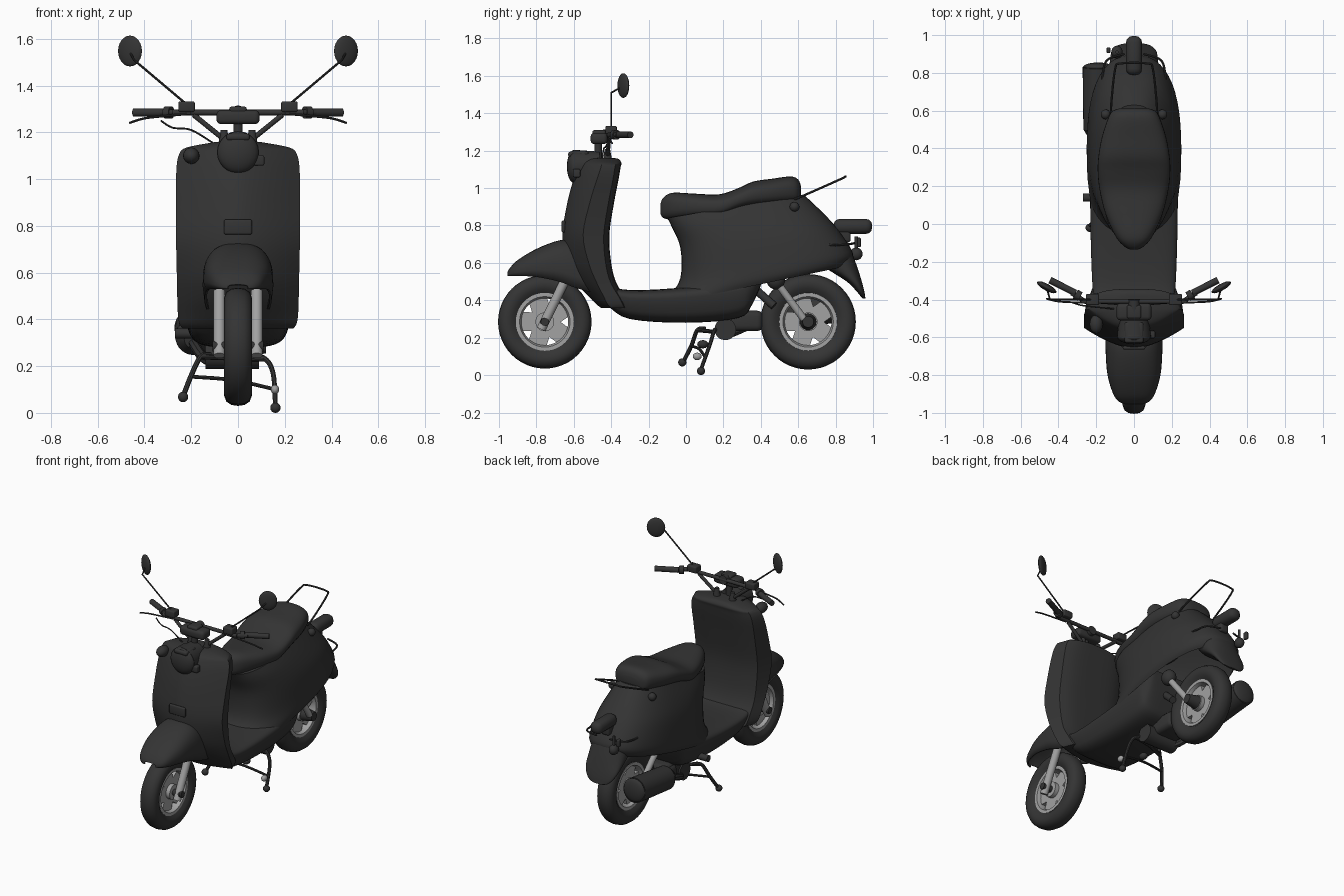
import bpy, bmesh, math
from mathutils import Vector, Matrix

if "Cube" in bpy.data.objects:
    bpy.data.objects.remove(bpy.data.objects["Cube"])


def material(name, v):
    m = bpy.data.materials.new(name)
    m.diffuse_color = (v, v, v, 1)
    m.use_nodes = True
    m.node_tree.nodes["Principled BSDF"].inputs["Base Color"].default_value = m.diffuse_color
    return m


DARK = material("charcoal", 0.034)
METAL = material("light_metal", 0.36)


def finish(name, bm, mat):
    bmesh.ops.recalc_face_normals(bm, faces=bm.faces)
    me = bpy.data.meshes.new(name)
    bm.to_mesh(me)
    bm.free()
    me.materials.append(mat)
    ob = bpy.data.objects.new(name, me)
    bpy.context.collection.objects.link(ob)
    return ob


def spline(rows, n):
    """Catmull-Rom interpolation of parameter rows."""
    out = []
    for i in range(len(rows) - 1):
        a, b, c, d = (rows[max(i - 1, 0)], rows[i], rows[i + 1], rows[min(i + 2, len(rows) - 1)])
        for k in range(n):
            t = k / n
            out.append([q + .5 * t * (r - p + t * (2 * p - 5 * q + 4 * r - s + t * (3 * (q - r) + s - p)))
                        for p, q, r, s in zip(a, b, c, d)])
    return out + [list(rows[-1])]


def loft(name, rows, ring, mat=DARK, n=4, closed=True, start_cap=True):
    bm = bmesh.new()
    rings = [[bm.verts.new(p) for p in ring(*r)] for r in spline(rows, n)]
    m = len(rings[0])
    for a, b in zip(rings, rings[1:]):
        for i in range(m if closed else m - 1):
            j = (i + 1) % m
            bm.faces.new((a[i], a[j], b[j], b[i]))
    if closed:
        if start_cap:
            bm.faces.new(rings[0])
        bm.faces.new(rings[-1])
    return finish(name, bm, mat)


def oval(e, m=36):
    """Unit superellipse points."""
    for i in range(m):
        a = 2 * math.pi * i / m
        c, s = math.cos(a), math.sin(a)
        yield math.copysign(abs(c) ** (2 / e), c), math.copysign(abs(s) ** (2 / e), s)


def lathe(name, c, prof, mat, m=40):
    """Revolve a closed (x, radius) profile about the x axis."""
    bm = bmesh.new()
    rings = []
    for i in range(m):
        a = 2 * math.pi * i / m
        rings.append([bm.verts.new((c[0] + x, c[1] + r * math.cos(a), c[2] + r * math.sin(a))) for x, r in prof])
    k = len(prof)
    for i in range(m):
        a, b = rings[i], rings[(i + 1) % m]
        for j in range(k):
            l = (j + 1) % k
            bm.faces.new((a[j], a[l], b[l], b[j]))
    return finish(name, bm, mat)


def rod(name, p, q, r, mat=DARK, r2=None, seg=20):
    p, q = Vector(p), Vector(q)
    d = q - p
    bm = bmesh.new()
    mtx = Matrix.Translation((p + q) / 2) @ d.to_track_quat('Z', 'Y').to_matrix().to_4x4()
    bmesh.ops.create_cone(bm, cap_ends=True, segments=seg, radius1=r, radius2=r if r2 is None else r2,
                          depth=d.length, matrix=mtx)
    return finish(name, bm, mat)


def ball(name, c, size, mat=DARK, rz=0):
    bm = bmesh.new()
    mtx = Matrix.Translation(c) @ Matrix.Rotation(rz, 4, 'Z') @ Matrix.Diagonal((*size, 1))
    bmesh.ops.create_uvsphere(bm, u_segments=20, v_segments=12, radius=1, matrix=mtx)
    return finish(name, bm, mat)


def box(name, c, size, bev=.01, mat=DARK):
    bm = bmesh.new()
    bmesh.ops.create_cube(bm, size=1, matrix=Matrix.Translation(c) @ Matrix.Diagonal((*size, 1)))
    bmesh.ops.bevel(bm, geom=bm.edges[:], offset=bev, segments=3, affect='EDGES', profile=.5)
    return finish(name, bm, mat)


def tube(name, pts, r, mat=DARK, n=5):
    path = spline(pts, n)
    cu = bpy.data.curves.new(name, 'CURVE')
    cu.dimensions = '3D'
    cu.bevel_depth, cu.bevel_resolution, cu.use_fill_caps = r, 2, True
    sp = cu.splines.new('POLY')
    sp.points.add(len(path) - 1)
    for q, p in zip(sp.points, path):
        q.co = (*p, 1)
    cu.materials.append(mat)
    ob = bpy.data.objects.new(name, cu)
    bpy.context.collection.objects.link(ob)
    bpy.ops.object.select_all(action='DESELECT')
    ob.select_set(True)
    bpy.context.view_layer.objects.active = ob
    bpy.ops.object.convert(target='MESH')


# Wheels: tyre, rim ring, hub and five broad spokes
def wheel(name, y, z, s):
    half = [(.035, .15), (.054, .175), (.06, .205), (.05, .232), (.028, .246)]
    prof = half + [(0, .25)] + [(-x, r) for x, r in reversed(half)]
    lathe(name + "_tyre", (0, y, z), [(x, r * s) for x, r in prof], DARK, m=48)
    lathe(name + "_rim", (0, y, z), [(.04, .155), (.04, .135), (.015, .125), (-.015, .125), (-.04, .135), (-.04, .155)], METAL)
    rod(name + "_hub", (-.045, y, z), (.045, y, z), .05, METAL, seg=28)
    rod(name + "_axle", (-.11, y, z), (.11, y, z), .022)
    for i in range(5):
        bm = bmesh.new()
        mtx = (Matrix.Translation((0, y, z)) @ Matrix.Rotation(i * math.tau / 5 + .3, 4, 'X')
               @ Matrix.Translation((0, 0, .083)) @ Matrix.Diagonal((.034, .1, .1, 1)))
        bmesh.ops.create_cube(bm, size=1, matrix=mtx)
        finish(f"{name}_spoke_{i}", bm, METAL)


wheel("front_wheel", -.755, .285, 1.0)
wheel("rear_wheel", .653, .285, 1.02)
rod("rear_hub_cap", (.04, .653, .285), (.12, .653, .285), .045, DARK, .03)


# Rear body: slanted plan ovals from the lower trim line up to the seat, open below
def body_ring(y0, z0, y1, z1, hw):
    for u, v in oval(2.5, 48):
        t = (u + 1) / 2
        yield (v * hw * (1.04 - .06 * t), y0 + (y1 - y0) * t, z0 + (z1 - z0) * t)


loft("rear_body", [(-.2, .36, .87, .585, .235), (-.09, .43, .885, .61, .247), (-.03, .52, .89, .66, .245),
                   (-.03, .68, .82, .77, .23), (-.075, .79, .74, .86, .2), (-.1, .84, .63, .965, .165)],
     body_ring, start_cap=False)


# Floor and belly
def belly_ring(y, zb, zt, hw):
    for u, v in oval(4):
        yield (u * hw * (.88 + .12 * v), y, (zb + zt) / 2 + v * (zt - zb) / 2)


loft("floor", [(-.5, .42, .56, .2), (-.42, .37, .49, .225), (-.3, .30, .455, .24), (0, .28, .47, .25),
               (.28, .305, .51, .25), (.355, .38, .54, .24), (.42, .53, .57, .23)], belly_ring)


# Leg shield with curved front and inner panel behind
def shield_ring(z, yf, yc, yb, hw):
    for i in range(17):
        u = i / 8 - 1
        yield (u * hw, yf + (yc - yf) * abs(u) ** 1.6, z)
    for i in range(13):
        u = 1 - i / 6
        yield (u * hw * .88, yb - .03 * abs(u) ** 4, z)


loft("leg_shield", [(.36, -.455, -.4, -.3, .235), (.38, -.48, -.42, -.31, .25), (.42, -.52, -.44, -.33, .257),
                    (.5, -.59, -.48, -.375, .26), (.6, -.64, -.52, -.40, .262), (.75, -.66, -.55, -.41, .265),
                    (.92, -.635, -.515, -.385, .265), (1.05, -.6, -.475, -.36, .263), (1.11, -.575, -.455, -.35, .25),
                    (1.135, -.56, -.45, -.345, .22), (1.155, -.545, -.45, -.36, .12), (1.16, -.52, -.45, -.38, .08)], shield_ring)


# Front mudguard: open arched shell
def guard_ring(y, zt, zb, hw):
    zm = zb + (zt - zb) * .25
    yield (-hw * .95, y, zb)
    for i in range(21):
        a = math.pi * (1 - i / 20)
        c, s = math.cos(a), math.sin(a)
        yield (math.copysign(abs(c) ** .75, c) * hw, y, zm + (zt - zm) * max(s, 0) ** .75)
    yield (hw * .95, y, zb)


guard = loft("front_mudguard", [(-.955, .55, .53, .045), (-.94, .575, .53, .08), (-.9, .615, .53, .11),
                                (-.8, .675, .525, .14), (-.68, .72, .5, .15), (-.6, .72, .47, .15),
                                (-.5, .68, .44, .14)], guard_ring, closed=False)
solid = guard.modifiers.new("thickness", 'SOLIDIFY')
solid.thickness = .01


# Rear mudguard
def flap_ring(z, y0, y1, hw):
    for u, v in oval(2.4):
        yield (v * hw, (y0 + y1) / 2 + u * (y1 - y0) / 2, z)


loft("rear_mudguard", [(.66, .68, .885, .125), (.58, .74, .915, .13), (.5, .86, .94, .122), (.45, .91, .953, .1),
                       (.42, .935, .958, .07), (.41, .945, .96, .04)], flap_ring)


# Seat
def seat_ring(y, zb, zt, hw):
    for u, v in oval(2.6):
        yield (u * hw, y, (zb + zt) / 2 + v * (zt - zb) / 2)


loft("seat", [(-.135, .86, .92, .02), (-.12, .84, .95, .05), (-.07, .83, .975, .095), (.05, .83, .97, .15),
              (.18, .835, .967, .182), (.28, .875, 1.0, .192), (.36, .89, 1.035, .188), (.46, .9, 1.05, .17),
              (.56, .91, 1.062, .137), (.6, .92, 1.045, .11), (.615, .95, 1.01, .06)], seat_ring)

# Headlight, badge plate and horn details
rod("headlight_shell", (0, -.46, 1.12), (0, -.6, 1.115), .075, DARK, .09, 32)
ball("headlight_lens", (0, -.595, 1.115), (.09, .042, .09))
box("headlight_visor", (0, -.575, 1.18), (.1, .11, .03), .012)
box("front_plate", (0, -.655, .795), (.12, .02, .065), .009)
ball("horn", (-.2, -.53, 1.1), (.035, .05, .035))
box("switch", (.09, -.585, 1.08), (.045, .04, .045), .008)

# Handlebar assembly
rod("steering_stem", (0, -.47, 1.14), (0, -.47, 1.25), .02)
box("instrument", (0, -.465, 1.265), (.185, .09, .06), .02)
box("instrument_top", (0, -.465, 1.295), (.075, .07, .03), .01)
rod("handlebar", (-.28, -.41, 1.285), (.28, -.41, 1.285), .012)
rod("bar_clamp", (0, -.47, 1.28), (0, -.4, 1.285), .03)
for s, side in ((-1, "left"), (1, "right")):
    rod(side + "_bar_end", (s * .26, -.41, 1.285), (s * .33, -.365, 1.285), .013)
    rod(side + "_grip", (s * .31, -.365, 1.285), (s * .445, -.297, 1.285), .018)
    rod(side + "_grip_collar", (s * .285, -.385, 1.285), (s * .31, -.37, 1.285), .026)
    box(side + "_switch_box", (s * .22, -.4, 1.31), (.07, .06, .045), .008)
    rod(side + "_bar_leg", (s * .19, -.41, 1.275), (s * .06, -.42, 1.17), .011)
    rod(side + "_leg_foot", (s * .06, -.42, 1.14), (s * .06, -.42, 1.21), .026, DARK, .014)
    tube(side + "_lever", [(s * .2, -.42, 1.28), (s * .31, -.415, 1.27), (s * .4, -.41, 1.26), (s * .465, -.395, 1.24)], .005)
    tube(side + "_mirror_stalk", [(s * .22, -.4, 1.32), (s * .445, -.4, 1.51), (s * .46, -.345, 1.54)], .005, n=1)
    ball(side + "_mirror", (s * .462, -.335, 1.548), (.058, .018, .066), DARK, s * .5)
    # Fork legs
    rod(side + "_fork", (s * .08, -.64, .52), (s * .08, -.775, .245), .025, METAL)
    rod(side + "_axle_nut", (s * .06, -.76, .285), (s * .1, -.76, .285), .02)
    # Rack knobs, rear side bars
    ball(side + "_rack_knob", (s * .15, .58, .9), (.026, .026, .026))
    tube(side + "_rear_bar", [(s * .17, .73, .7), (s * .165, .8, .695), (s * .14, .87, .7), (s * .05, .9, .705)], .006)
tube("brake_cable", [(-.33, -.415, 1.25), (-.28, -.43, 1.22), (-.2, -.44, 1.21), (-.1, -.45, 1.15)], .004)

# Rear rack loop, tail light and indicator
tube("rear_rack", [(-.12, .58, .94), (-.12, .64, .965), (-.1, .82, 1.045), (-.07, .85, 1.06), (.07, .85, 1.06),
                   (.1, .82, 1.045), (.12, .64, .965), (.12, .58, .94)], .006)
box("tail_light", (0, .892, .795), (.085, .207, .08), .034)
box("tail_bracket", (0, .83, .75), (.06, .1, .08), .012)
rod("indicator_stem", (-.09, .91, .74), (-.09, .91, .62), .009)
ball("indicator", (-.09, .91, .648), (.03, .034, .034))
box("tail_tab", (-.135, .92, .71), (.02, .03, .05), .006)

# Engine, drive case, exhaust and shock absorbers
rod("engine_cylinder", (-.14, .21, .245), (.09, .21, .245), .058)
box("engine_block", (-.04, .3, .29), (.18, .22, .11), .03)
box("drive_case", (-.11, .5, .285), (.07, .42, .09), .03)
tube("exhaust_pipe", [(-.06, .2, .21), (-.14, .26, .23), (-.18, .38, .28), (-.19, .47, .3)], .022)
rod("muffler", (-.19, .5, .325), (-.19, .83, .365), .078, DARK, .082, 28)
rod("muffler_cone", (-.19, .44, .315), (-.19, .5, .325), .04, DARK, .078, 28)
ball("muffler_end", (-.19, .83, .365), (.08, .025, .08))
rod("swing_arm", (.06, .37, .46), (.08, .47, .37), .022)
rod("foot_peg", (-.27, .14, .34), (-.18, .14, .34), .022)
for s, side in ((-1, "left"), (1, "right")):
    ball(side + "_shock_top", (s * .12, .48, .51), (.045, .05, .052))
    rod(side + "_shock", (s * .12, .49, .49), (s * .1, .63, .3), .02, METAL)

# Centre stand with rubber feet
tube("stand_left_leg", [(-.12, .1, .25), (-.16, .06, .24), (-.2, .03, .16), (-.235, -.015, .07)], .011)
tube("stand_right_leg", [(.02, .17, .25), (.11, .15, .235), (.15, .13, .17), (.16, .08, .03)], .011)
tube("stand_top_bar", [(-.16, .06, .24), (-.03, .12, .235), (.11, .15, .23)], .011)
tube("stand_cross_bar", [(-.2, .03, .155), (-.02, .07, .14), (.16, .1, .1)], .008)
ball("stand_left_foot", (-.235, -.02, .068), (.022, .022, .022))
ball("stand_right_foot", (.16, .08, .022), (.022, .022, .022))
ball("stand_knob", (.158, .06, .1), (.018, .024, .02), METAL)
ball("stand_pedal", (.0, .09, .165), (.025, .03, .022))

# Smooth shading with sharp creases kept
bpy.ops.object.select_all(action='SELECT')
bpy.context.view_layer.objects.active = bpy.data.objects["seat"]
bpy.ops.object.shade_smooth_by_angle(angle=math.radians(40))
